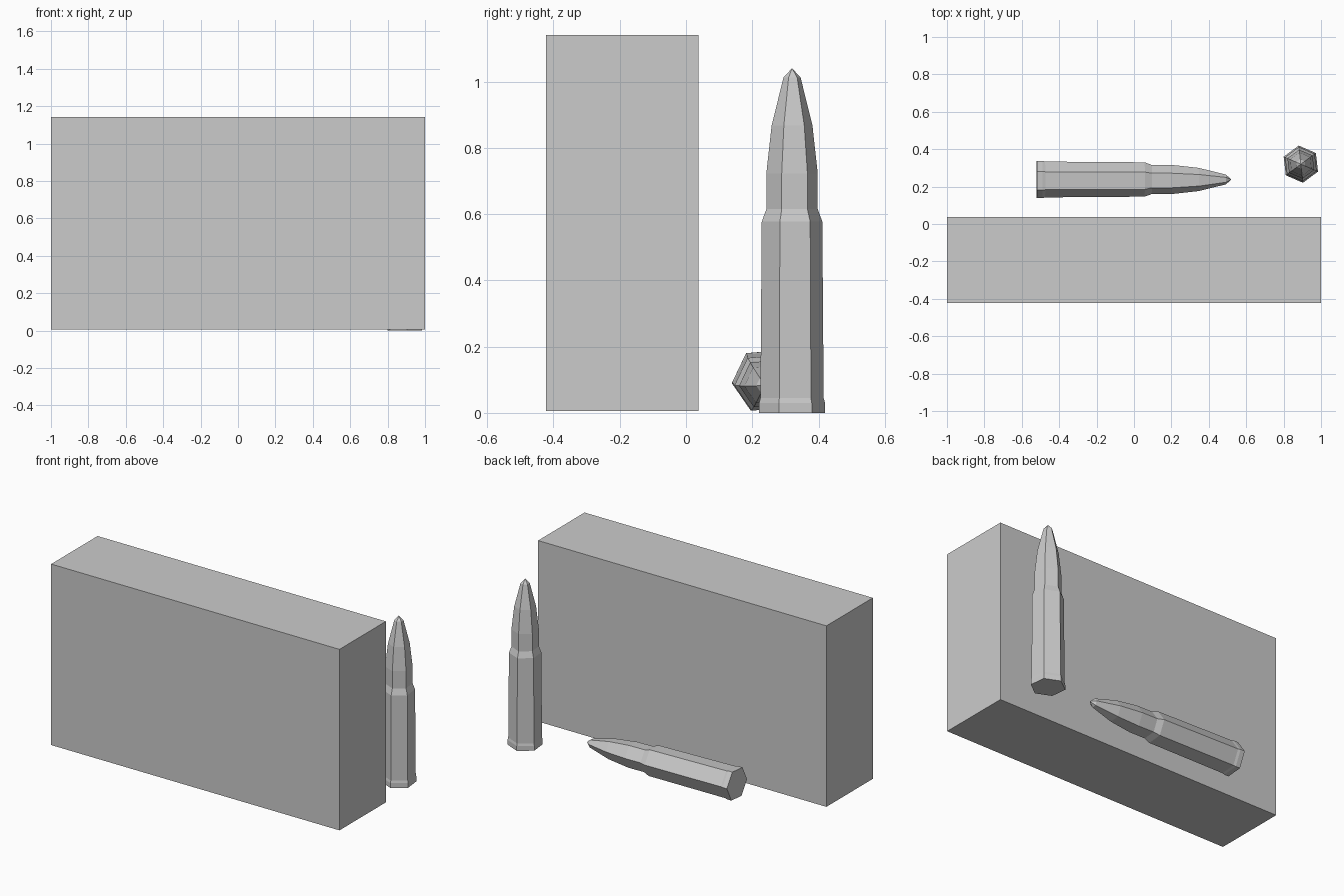
import bpy, bmesh
from math import cos, sin, radians
from mathutils import Matrix

cube = bpy.data.objects.get("Cube")
if cube:
    bpy.data.objects.remove(cube, do_unlink=True)

# Plain grey material
GREY = (0.6, 0.6, 0.6, 1)
grey = bpy.data.materials.new("plain grey")
grey.use_nodes = True
grey.diffuse_color = GREY
grey.node_tree.nodes["Principled BSDF"].inputs["Base Color"].default_value = GREY


def finish(name, bm):
    bmesh.ops.recalc_face_normals(bm, faces=bm.faces)
    mesh = bpy.data.meshes.new(name)
    bm.to_mesh(mesh)
    bm.free()
    mesh.materials.append(grey)
    obj = bpy.data.objects.new(name, mesh)
    bpy.context.collection.objects.link(obj)
    return obj


# Carton: one plain block
bm = bmesh.new()
bmesh.ops.create_cube(bm, size=1)
bmesh.ops.scale(bm, vec=(2, 0.46, 1.135), verts=bm.verts)
carton = finish("ammunition_box", bm)
carton.location = (0, -0.193, 0.5735)

# Cartridge profile, (radius, height): rim, case, shoulder, neck, bullet
PROFILE = [(0.1, 0), (0.1, 0.03), (0.096, 0.045), (0.092, 0.577),
           (0.078, 0.615), (0.078, 0.723), (0.062, 0.867), (0.026, 1.012)]
TIP = 1.04
SIDES = 6


def cartridge(name, turn, placement):
    bm = bmesh.new()
    angles = [radians(turn + 360 * i / SIDES) for i in range(SIDES)]
    rings = [[bm.verts.new((r * cos(a), r * sin(a), z)) for a in angles]
             for r, z in PROFILE]
    tip = bm.verts.new((0, 0, TIP))
    bm.faces.new(rings[0])
    for i in range(SIDES):
        j = (i + 1) % SIDES
        for low, high in zip(rings, rings[1:]):
            bm.faces.new((low[i], low[j], high[j], high[i]))
        bm.faces.new((rings[-1][i], rings[-1][j], tip))
    obj = finish(name, bm)
    obj.matrix_world = placement
    return obj


# One stands upright, the other lies along x with its tip slightly lower
cartridge("standing_cartridge", 36.5, Matrix.Translation((0.892, 0.32, 0)))
cartridge("lying_cartridge", 4.6,
          Matrix.Translation((-0.52, 0.238, 0.098))
          @ Matrix.Rotation(radians(90.8), 4, "Y")
          @ Matrix.Rotation(radians(90), 4, "Z"))
